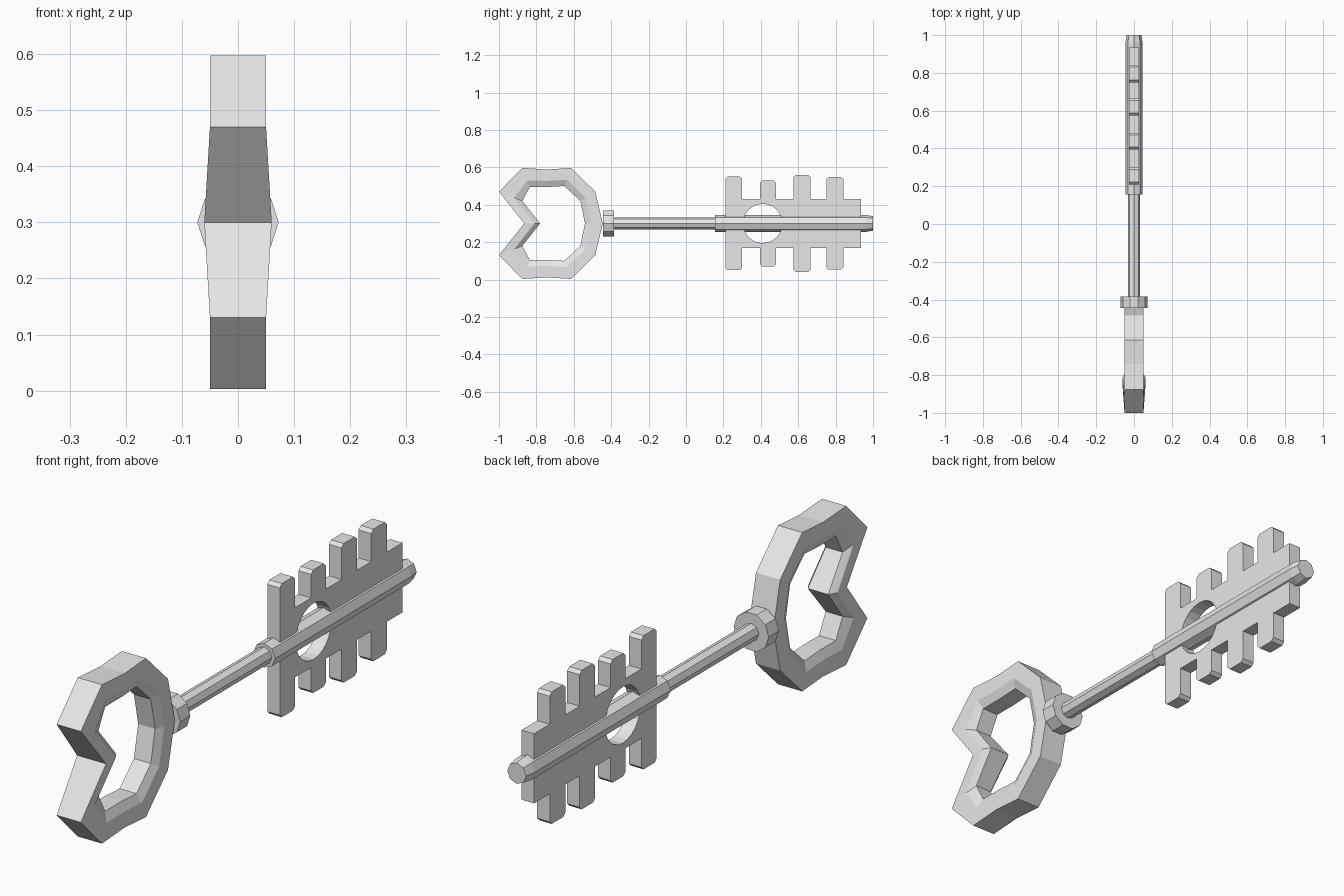
import bpy, bmesh, math
from mathutils import Matrix, Vector

if "Cube" in bpy.data.objects:
    bpy.data.objects.remove(bpy.data.objects["Cube"], do_unlink=True)

AXIS_Z = 0.3
steel = bpy.data.materials.new("light_grey_metal")
steel.use_nodes = True
steel.diffuse_color = (0.8, 0.8, 0.8, 1)
steel.node_tree.nodes["Principled BSDF"].inputs["Base Color"].default_value = (0.8, 0.8, 0.8, 1)


def add_object(name, mesh):
    obj = bpy.data.objects.new(name, mesh)
    bpy.context.collection.objects.link(obj)
    mesh.materials.clear()
    mesh.materials.append(steel)
    return obj


def mesh_from(name, bm):
    bmesh.ops.recalc_face_normals(bm, faces=bm.faces[:])
    mesh = bpy.data.meshes.new(name)
    bm.to_mesh(mesh)
    bm.free()
    return add_object(name, mesh)


def rod(name, sides, stations):
    """Faceted rod along y through (y, radius) stations."""
    bm = bmesh.new()
    rings = []
    for y, r in stations:
        angles = [math.tau * i / sides for i in range(sides)]
        rings.append([bm.verts.new((r * math.cos(a), y, AXIS_Z + r * math.sin(a))) for a in angles])
    for a, b in zip(rings, rings[1:]):
        for i in range(sides):
            j = (i + 1) % sides
            bm.faces.new((a[i], a[j], b[j], b[i]))
    bm.faces.new(rings[0])
    bm.faces.new(rings[-1])
    return mesh_from(name, bm)


# Bow: chamfered section swept round a notched loop (outer y, z, inner y, z, half width)
half = [(-0.865, 0.30, -0.78, 0.30, 0.06),
        (-1.00, 0.47, -0.875, 0.42, 0.05),
        (-0.875, 0.597, -0.835, 0.495, 0.05),
        (-0.74, 0.588, -0.74, 0.495, 0.05),
        (-0.615, 0.597, -0.65, 0.50, 0.05),
        (-0.485, 0.47, -0.565, 0.42, 0.05),
        (-0.445, 0.30, -0.54, 0.30, 0.05)]
lower = [(oy, 2 * AXIS_Z - oz, iy, 2 * AXIS_Z - iz, w) for oy, oz, iy, iz, w in half[-2:0:-1]]
bm = bmesh.new()
rings = []
for oy, oz, iy, iz, w in half + lower:
    outer, inner = Vector((0, oy, oz)), Vector((0, iy, iz))
    section = [(w, 0), (w, 0.65), (0.7 * w, 1), (-0.7 * w, 1), (-w, 0.65), (-w, 0)]
    rings.append([bm.verts.new(outer.lerp(inner, t) + Vector((x, 0, 0))) for x, t in section])
for k, a in enumerate(rings):
    b = rings[(k + 1) % len(rings)]
    for i in range(6):
        j = (i + 1) % 6
        bm.faces.new((a[i], a[j], b[j], b[i]))
mesh_from("bow", bm)

# Collar, thin shank and thicker bit sleeve
rod("collar", 10, [(-0.445, 0.0725), (-0.385, 0.0725)])
rod("shank", 8, [(-0.40, 0.032), (0.17, 0.032)])
rod("bit_sleeve", 8, [(0.155, 0.045), (0.96, 0.045), (1.0, 0.039)])

# Bit plate: toothed outline with a round hole, extruded from a flat curve
teeth = [(0.21, 0.30, 0.25), (0.395, 0.482, 0.23), (0.575, 0.665, 0.26), (0.75, 0.842, 0.247)]
root, chamfer, end = 0.13, 0.012, 0.935
top = []
for y0, y1, h in teeth:
    top += [(y0, root), (y0, h - chamfer), (y0 + chamfer, h),
            (y1 - chamfer, h), (y1, h - chamfer), (y1, root)]
top = top[1:] + [(end, root)]
outline = top + [(y, -z) for y, z in reversed(top)]
hole = [(0.41 + 0.105 * math.cos(math.tau * i / 24), 0.105 * math.sin(math.tau * i / 24))
        for i in range(24)]

curve = bpy.data.curves.new("bit_outline", "CURVE")
curve.dimensions = "2D"
curve.fill_mode = "BOTH"
curve.extrude = 0.026
for loop in (outline, hole):
    spline = curve.splines.new("POLY")
    spline.points.add(len(loop) - 1)
    for point, (y, z) in zip(spline.points, loop):
        point.co = (y, z, 0, 1)
    spline.use_cyclic_u = True
helper = bpy.data.objects.new("bit_outline", curve)
bpy.context.collection.objects.link(helper)
bpy.context.view_layer.update()
evaluated = helper.evaluated_get(bpy.context.evaluated_depsgraph_get())
mesh = bpy.data.meshes.new_from_object(evaluated)
bpy.data.objects.remove(helper, do_unlink=True)
# Turn the flat outline upright: local x, y, z become y, z, x
mesh.transform(Matrix(((0, 0, 1, 0), (1, 0, 0, 0), (0, 1, 0, AXIS_Z), (0, 0, 0, 1))))
mesh.shade_flat()
mesh.name = "bit_plate"
add_object("bit_plate", mesh)
